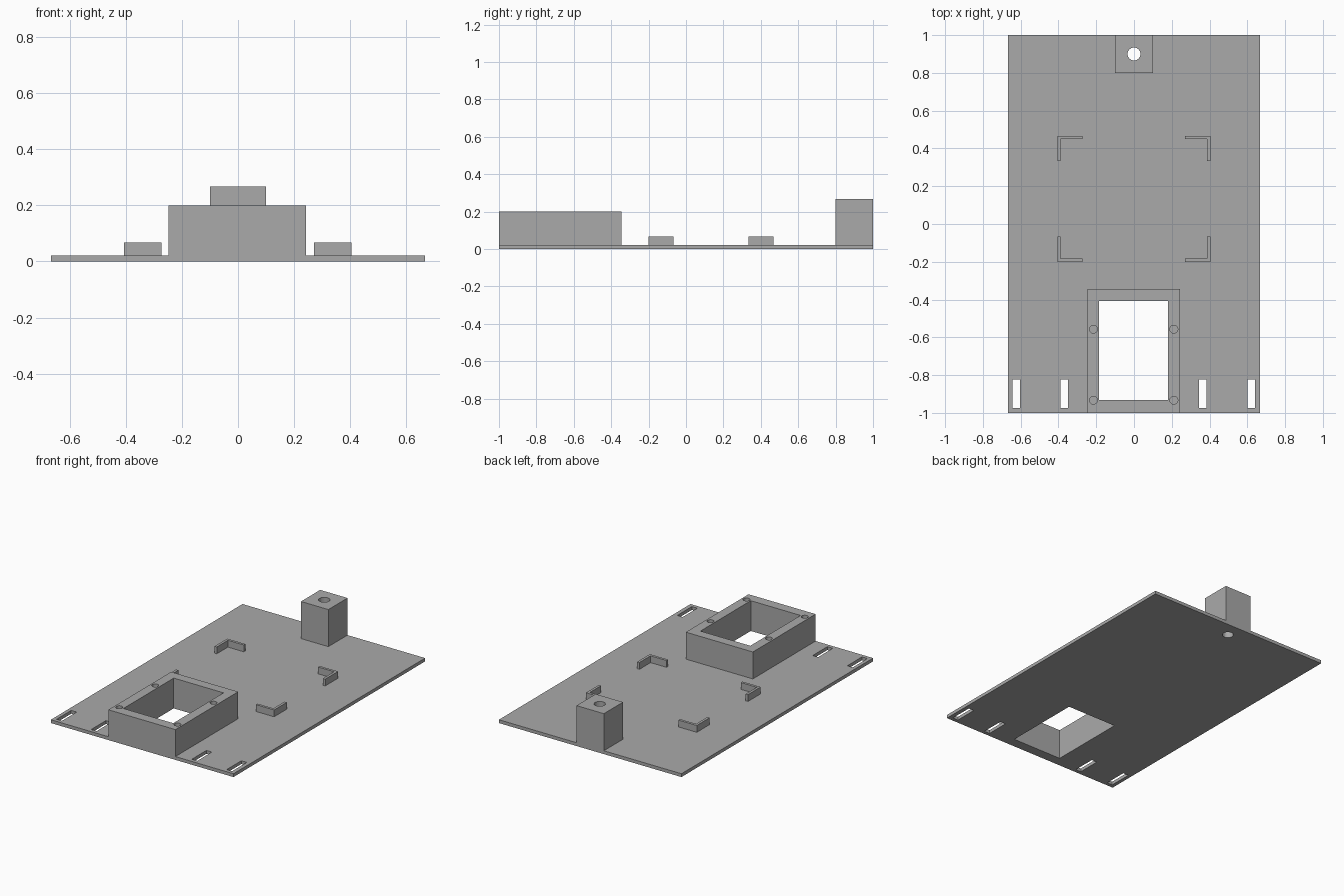
import bpy
import bmesh
from mathutils import Matrix, Vector

cube = bpy.data.objects.get("Cube")
if cube:
    bpy.data.objects.remove(cube, do_unlink=True)

grey = bpy.data.materials.new("plain grey")
grey.use_nodes = True
colour = (0.4, 0.4, 0.4, 1)
grey.diffuse_color = colour
grey.node_tree.nodes["Principled BSDF"].inputs["Base Color"].default_value = colour

PLATE_TOP = 0.022
LOW, HIGH = -0.1, 0.5      # vertical reach of through cutters


def add_object(name, bm):
    mesh = bpy.data.meshes.new(name)
    bm.to_mesh(mesh)
    bm.free()
    mesh.materials.append(grey)
    obj = bpy.data.objects.new(name, mesh)
    bpy.context.scene.collection.objects.link(obj)
    return obj


def box(name, x, y, z):
    bm = bmesh.new()
    lo, hi = Vector((x[0], y[0], z[0])), Vector((x[1], y[1], z[1]))
    size = Matrix.Diagonal((*(hi - lo), 1))
    bmesh.ops.create_cube(bm, size=1, matrix=Matrix.Translation((lo + hi) / 2) @ size)
    return add_object(name, bm)


def cylinder(name, x, y, radius, z):
    bm = bmesh.new()
    bmesh.ops.create_cone(bm, cap_ends=True, segments=32, radius1=radius, radius2=radius,
                          depth=z[1] - z[0],
                          matrix=Matrix.Translation((x, y, (z[0] + z[1]) / 2)))
    return add_object(name, bm)


def cut(obj, cutters):
    # Subtract each cutter, bake the result and discard the cutter
    for cutter in cutters:
        cutter.hide_render = True
        mod = obj.modifiers.new("cut", 'BOOLEAN')
        mod.operation = 'DIFFERENCE'
        mod.solver = 'EXACT'
        mod.object = cutter
    graph = bpy.context.evaluated_depsgraph_get()
    baked = bpy.data.meshes.new_from_object(obj.evaluated_get(graph))
    obj.modifiers.clear()
    obj.data = baked
    for cutter in cutters:
        bpy.data.objects.remove(cutter, do_unlink=True)


# Base plate, with seats for the housing and post and four strap slots
plate = box("base_plate", (-0.667, 0.667), (-1, 1), (0, PLATE_TOP))
seats = [box("housing_seat", (-0.247, 0.243), (-1.1, -0.345), (LOW, HIGH)),
         box("post_seat", (-0.1, 0.1), (0.8, 1.1), (LOW, HIGH))]
slots = [box("slot", (x - 0.02, x + 0.02), (-0.975, -0.822), (LOW, HIGH))
         for x in (-0.623, -0.37, 0.365, 0.62)]
cut(plate, seats + slots)

# Open rectangular housing with blind screw holes in its rim
housing = box("open_housing", (-0.247, 0.243), (-1, -0.345), (0, 0.2))
opening = box("opening", (-0.184, 0.18), (-0.933, -0.408), (LOW, HIGH))
screw_holes = [cylinder("screw_hole", x, y, 0.021, (PLATE_TOP, HIGH))
               for x in (-0.215, 0.211) for y in (-0.933, -0.557)]
cut(housing, [opening] + screw_holes)

# Rear post, drilled right through
post = box("rear_post", (-0.1, 0.1), (0.8, 1), (0, 0.267))
cut(post, [cylinder("post_hole", 0, 0.9, 0.034, (LOW, HIGH))])

# Four L-shaped corner brackets
WALL, ARM = 0.017, 0.133
for side, sx, x in (("left", 1, 0.404), ("right", -1, -0.406)):
    for end, sy, y in (("back", 1, 0.467), ("front", -1, -0.2)):
        outline = [(0, 0), (ARM, 0), (ARM, WALL), (WALL, WALL), (WALL, ARM), (0, ARM)]
        bm = bmesh.new()
        face = bm.faces.new([bm.verts.new((x - sx * u, y - sy * v, PLATE_TOP))
                             for u, v in outline])
        top = bmesh.ops.extrude_face_region(bm, geom=[face], use_keep_orig=True)["geom"]
        bmesh.ops.translate(bm, vec=(0, 0, 0.045),
                            verts=[g for g in top if isinstance(g, bmesh.types.BMVert)])
        bmesh.ops.recalc_face_normals(bm, faces=bm.faces)
        add_object(f"{end}_{side}_bracket", bm)
